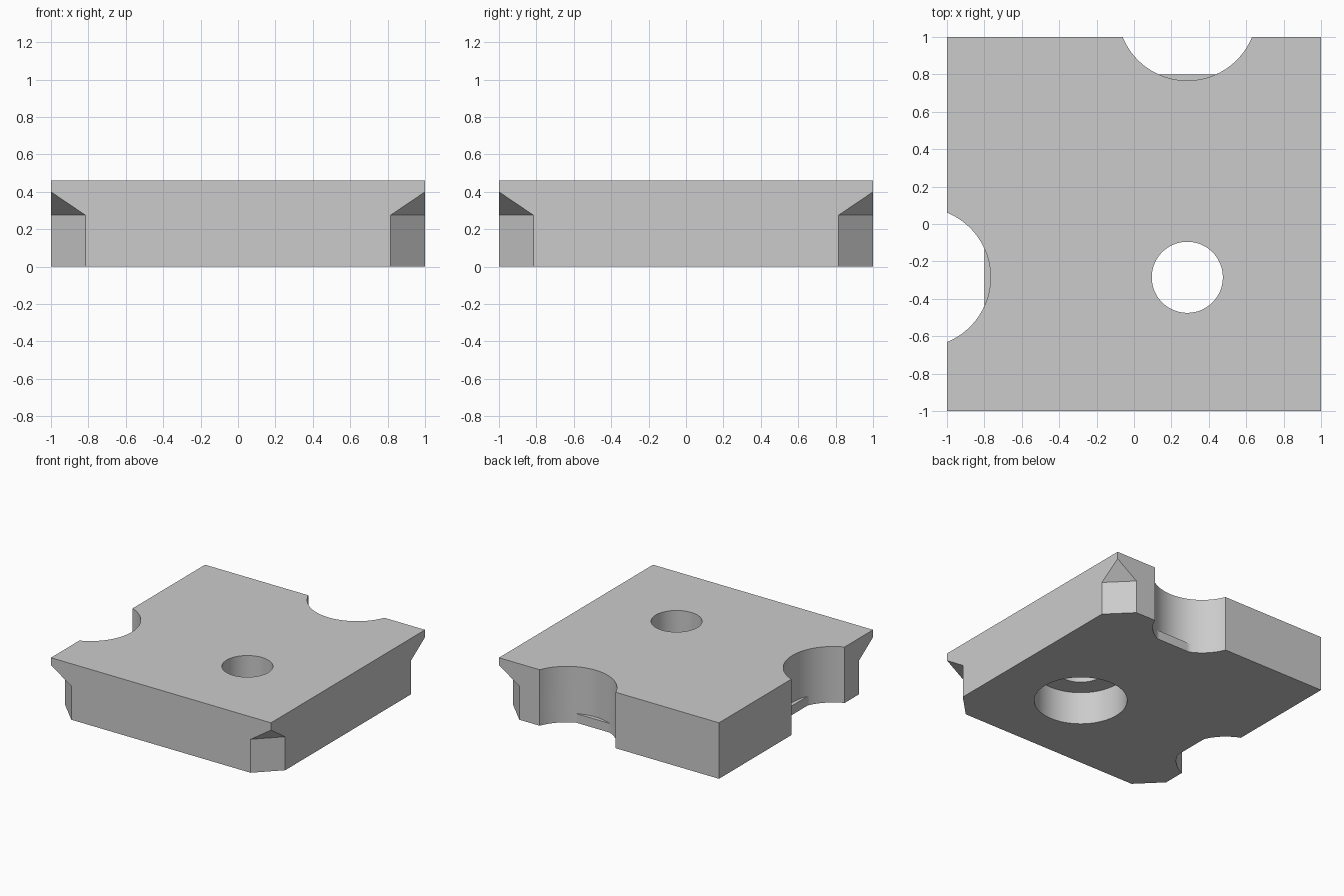
import bpy, bmesh, math

if "Cube" in bpy.data.objects:
    bpy.data.objects.remove(bpy.data.objects["Cube"])

HEIGHT = 0.46
STEP_Z = 0.275       # top of the vertical corner facets
CORNER = 0.185       # size of the corner facets

grey = bpy.data.materials.new("plain grey")
grey.diffuse_color = (0.6, 0.6, 0.6, 1)
grey.use_nodes = True
grey.node_tree.nodes["Principled BSDF"].inputs["Base Color"].default_value = grey.diffuse_color


def finish(name, bm):
    bmesh.ops.recalc_face_normals(bm, faces=bm.faces[:])
    mesh = bpy.data.meshes.new(name)
    bm.to_mesh(mesh)
    bm.free()
    mesh.materials.append(grey)
    obj = bpy.data.objects.new(name, mesh)
    bpy.context.collection.objects.link(obj)
    return obj


def prism(name, outline, z0, z1):
    bm = bmesh.new()
    face = bm.faces.new([bm.verts.new((x, y, z0)) for x, y in outline])
    top = bmesh.ops.extrude_face_region(bm, geom=[face])["geom"]
    verts = [g for g in top if isinstance(g, bmesh.types.BMVert)]
    bmesh.ops.translate(bm, verts=verts, vec=(0, 0, z1 - z0))
    return finish(name, bm)


def circle(cx, cy, r, n=96):
    return [(cx + r * math.cos(2 * math.pi * (i + 0.5) / n),
             cy + r * math.sin(2 * math.pi * (i + 0.5) / n)) for i in range(n)]


def corner_cutter(sx, sy):
    # Three-sided prism with a sloping top that rises towards the outer corner
    e = 0.1
    rise = (0.40 - STEP_Z) / CORNER
    a = CORNER + 2 * e
    points = [(1 + e, 1 + e), (1 + e - a, 1 + e), (1 + e, 1 + e - a)]
    bm = bmesh.new()
    for x, y in points:
        x, y = (x, y)
        z = STEP_Z + rise * (x + y - (2 - CORNER))
        bm.verts.new((sx * x, sy * y, -0.1))
        bm.verts.new((sx * x, sy * y, z))
    bmesh.ops.convex_hull(bm, input=bm.verts[:])
    return finish("corner_cutter", bm)


# Square plate
plate = prism("plate", [(-1, -1), (1, -1), (1, 1), (-1, 1)], 0, HEIGHT)

# Bolt hole with a counterbore underneath
cutters = [prism("hole_cutter", circle(0.285, -0.285, 0.19), -0.1, 0.6),
           prism("counterbore_cutter", circle(0.285, -0.285, 0.35), -0.1, 0.27)]

# Round edge notches, each with a flat-faced ledge at the bottom
full = circle(0.285, 1.14, 0.373, 128)
flat = [(x, max(y, 0.8)) for x, y in full]
for turn in (lambda p: p, lambda p: (-p[1], -p[0])):
    cutters.append(prism("notch_cutter", [turn(p) for p in full], 0.075, 0.6))
    cutters.append(prism("ledge_cutter", [turn(p) for p in flat], -0.1, 0.12))

# Facets under three corners
cutters += [corner_cutter(*s) for s in ((-1, -1), (1, -1), (1, 1))]

bpy.context.view_layer.objects.active = plate
plate.select_set(True)
for cutter in cutters:
    mod = plate.modifiers.new("cut", 'BOOLEAN')
    mod.operation = 'DIFFERENCE'
    mod.solver = 'EXACT'
    mod.object = cutter
    bpy.ops.object.modifier_apply(modifier=mod.name)
for cutter in cutters:
    bpy.data.objects.remove(cutter)

bpy.ops.object.shade_smooth_by_angle(angle=math.radians(25))
